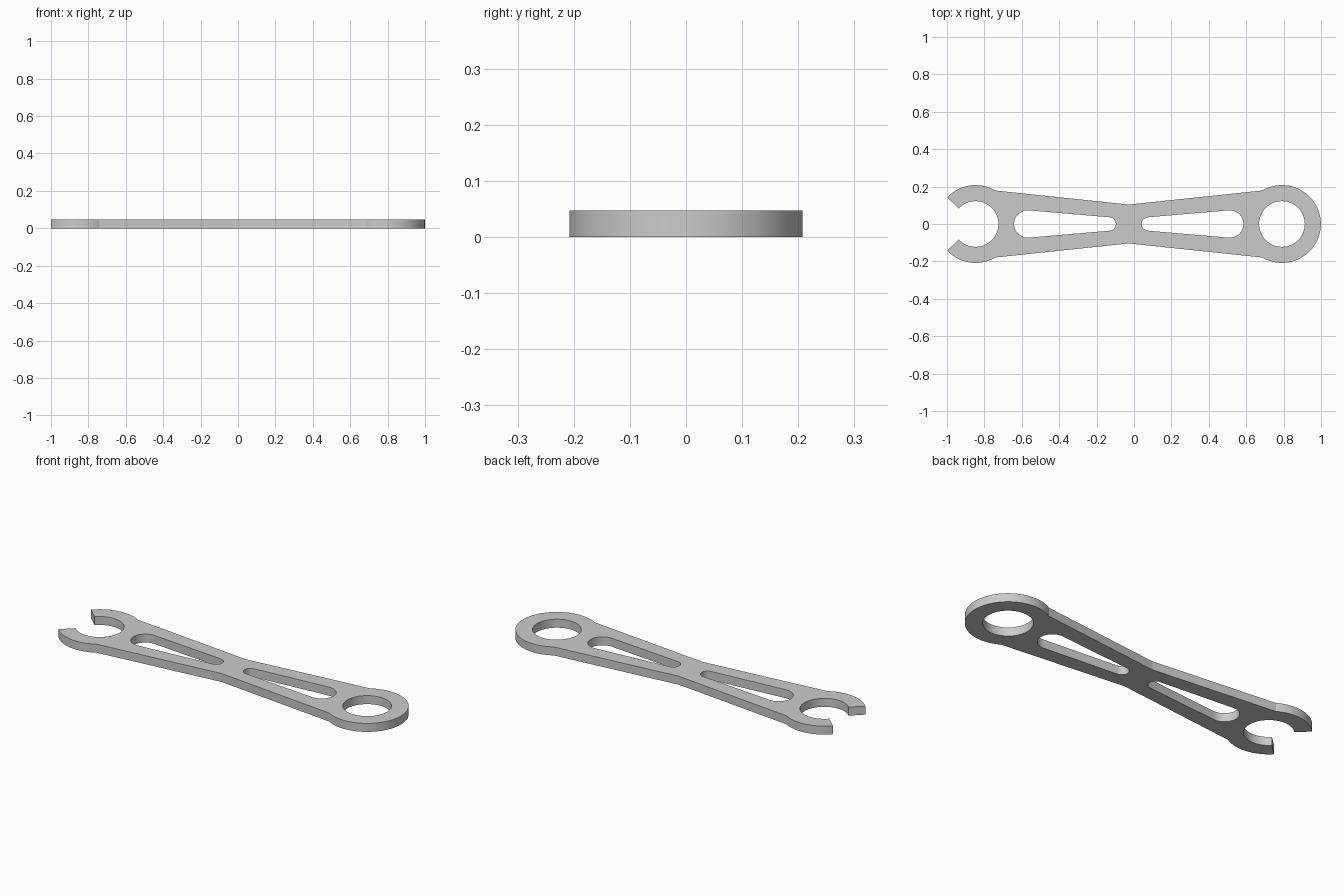
import bpy
import bmesh
from math import sin, cos, asin, acos, atan2, sqrt, pi, radians

old = bpy.data.objects.get("Cube")
if old:
    bpy.data.objects.remove(old, do_unlink=True)

THICK = 0.047
MID = -0.028          # waist of the handle
REACH = 0.819         # waist to ring centre
OUTER, HOLE = 0.208, 0.122
WAIST = 0.104         # half width at the waist
JOIN_X = 0.713        # where the handle meets a ring, from the waist
JAW = radians(43)     # half angle of the open jaw

steel = bpy.data.materials.new("steel grey")
steel.use_nodes = True
GREY = (0.6, 0.6, 0.6, 1)
steel.diffuse_color = GREY
steel.node_tree.nodes["Principled BSDF"].inputs["Base Color"].default_value = GREY


def arc(cx, r, a, b, n=64):
    """Points on a circle centred on the x axis, from angle a to b."""
    return [(cx + r * cos(a + (b - a) * i / n), r * sin(a + (b - a) * i / n))
            for i in range(n + 1)]


def slot(side):
    """Tapered slot: a wide round end by the ring, a narrow one by the waist."""
    wide_x, wide_r, narrow_x, narrow_r = 0.54, 0.073, 0.105, 0.036
    t = acos((wide_r - narrow_r) / (wide_x - narrow_x))
    pts = arc(wide_x, wide_r, -pi + t, pi - t, 40)
    pts += arc(narrow_x, narrow_r, pi - t, pi + t, 24)
    return [(MID + side * x, y) for x, y in pts]


# Outer outline, running anticlockwise from the right ring
left, right = MID - REACH, MID + REACH
join = acos((REACH - JOIN_X) / OUTER)
outline = arc(right, OUTER, -pi + join, pi - join, 72)
outline += [(MID, WAIST)]
outline += arc(left, OUTER, join, pi - JAW, 40)
outline += arc(left, HOLE, pi - JAW, -pi + JAW, 56)
outline += arc(left, OUTER, pi + JAW, 2 * pi - join, 40)
outline += [(MID, -WAIST)]

ring_hole = arc(right, HOLE, 0, 2 * pi)[:-1]

# Fill the flat profile and extrude it to a plate
bm = bmesh.new()
for loop in (outline, ring_hole, slot(-1), slot(1)):
    verts = [bm.verts.new((x, y, 0)) for x, y in loop]
    for a, b in zip(verts, verts[1:] + verts[:1]):
        bm.edges.new((a, b))
bmesh.ops.remove_doubles(bm, verts=bm.verts, dist=0.0005)
bmesh.ops.triangle_fill(bm, edges=bm.edges[:], use_beauty=True, normal=(0, 0, 1))
top = bmesh.ops.extrude_face_region(bm, geom=bm.faces[:])["geom"]
bmesh.ops.translate(bm, vec=(0, 0, THICK),
                    verts=[g for g in top if isinstance(g, bmesh.types.BMVert)])
bmesh.ops.recalc_face_normals(bm, faces=bm.faces)

mesh = bpy.data.meshes.new("spanner_body")
bm.to_mesh(mesh)
bm.free()
mesh.materials.append(steel)
body = bpy.data.objects.new("spanner_body", mesh)
bpy.context.collection.objects.link(body)

# Smooth round walls, crisp rims and corners
bpy.ops.object.select_all(action="DESELECT")
body.select_set(True)
bpy.context.view_layer.objects.active = body
bpy.ops.object.shade_smooth_by_angle(angle=radians(10))
